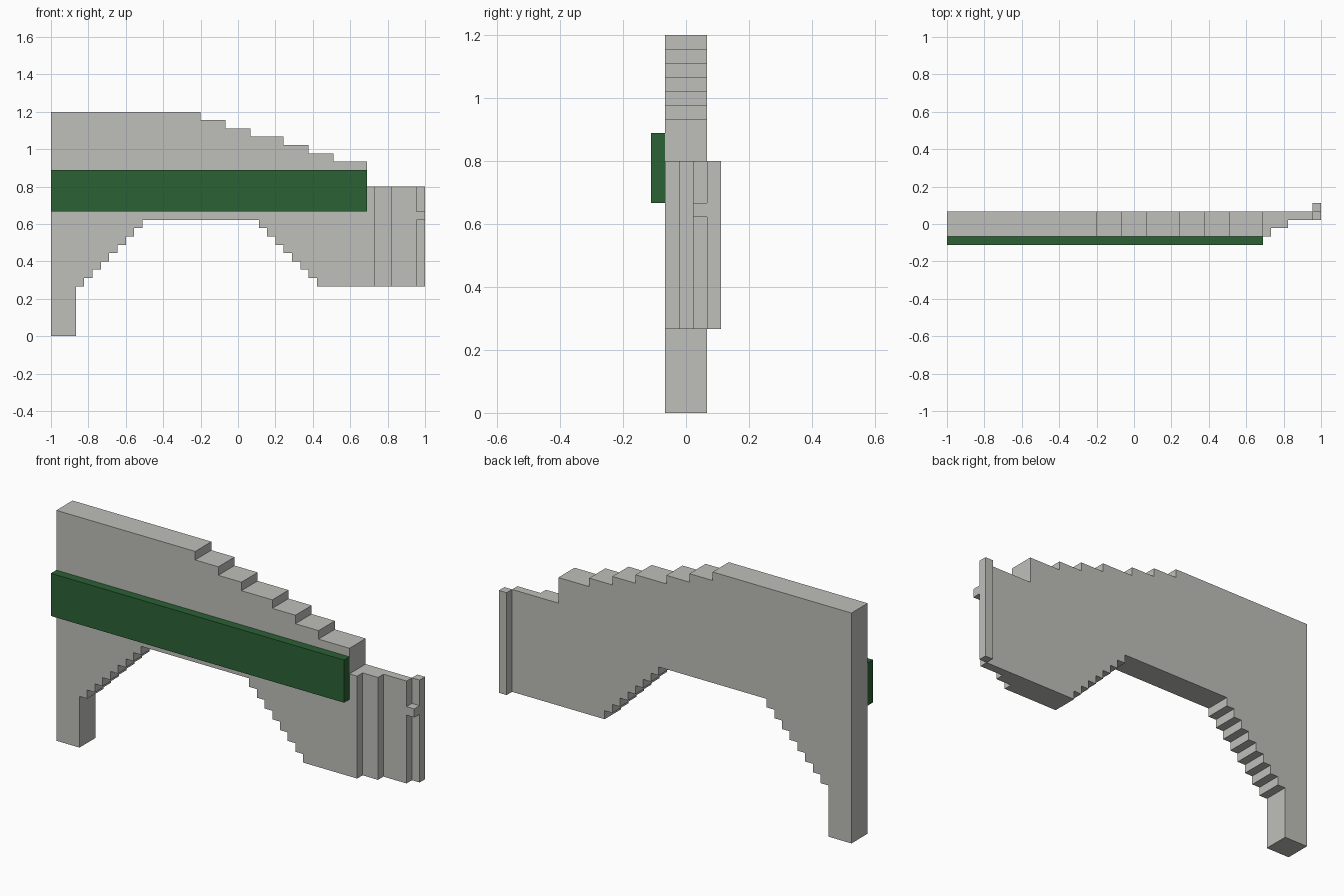
import bpy, bmesh
from mathutils import Vector

if "Cube" in bpy.data.objects:
    bpy.data.objects.remove(bpy.data.objects["Cube"])

U = 2 / 45          # one voxel


def material(name, rgb):
    m = bpy.data.materials.new(name)
    m.diffuse_color = (*rgb, 1)
    m.use_nodes = True
    m.node_tree.nodes["Principled BSDF"].inputs["Base Color"].default_value = m.diffuse_color
    return m


GREY = material("warm grey", (0.52, 0.52, 0.49))
GREEN = material("dark green", (0.025, 0.12, 0.035))


def prism(name, outline, direction, mat):
    """Extrude a closed outline (voxel units, x from the left end) along direction."""
    bm = bmesh.new()
    face = bm.faces.new([bm.verts.new(p) for p in outline])
    new = bmesh.ops.extrude_face_region(bm, geom=[face])["geom"]
    bmesh.ops.translate(bm, vec=direction,
                        verts=[v for v in new if isinstance(v, bmesh.types.BMVert)])
    bmesh.ops.recalc_face_normals(bm, faces=bm.faces)
    for v in bm.verts:
        v.co = (v.co - Vector((22.5, 0, 0))) * U
    me = bpy.data.meshes.new(name)
    bm.to_mesh(me)
    bm.free()
    me.materials.append(mat)
    ob = bpy.data.objects.new(name, me)
    bpy.context.collection.objects.link(ob)
    return ob


def box(name, x0, x1, y0, y1, z0, z1, mat):
    return prism(name, [(x0, y0, z0), (x1, y0, z0), (x1, y1, z0), (x0, y1, z0)],
                 (0, 0, z1 - z0), mat)


# main panel: leg, stepped arch underneath, stepped slope on top
side = [(0, 0), (3, 0)]
for k in range(8):                       # arch rising to the right of the leg
    side += [(3 + k, 6 + k), (4 + k, 6 + k)]
side += [(11, 14), (25, 14)]
for k in range(7):                       # arch falling again
    side += [(25 + k, 13 - k), (26 + k, 13 - k)]
side += [(32, 6), (38, 6)]
for k, (right, left) in enumerate(zip((38, 34, 31, 28, 24, 21, 18),
                                      (34, 31, 28, 24, 21, 18, 0))):
    side += [(right, 21 + k), (left, 21 + k)]
prism("main_panel", [(x, -1.5, z) for x, z in side], (0, 3, 0), GREY)

# rounded end, stepping back in plan
plan = [(38, -1.5), (39, -1.5), (39, -.5), (41, -.5), (41, .5), (44, .5), (44, 1.5), (38, 1.5)]
prism("stepped_end", [(x, y, 6) for x, y in plan], (0, 0, 12), GREY)

# thin column at the tip, and the small nub in front of it
box("tip_column", 44, 45, 1.5, 2.5, 6, 18, GREY)
box("tip_nub", 44, 45, .5, 1.5, 14, 15, GREY)

# green band on the front
box("green_band", 0, 38, -2.5, -1.5, 15, 20, GREEN)
